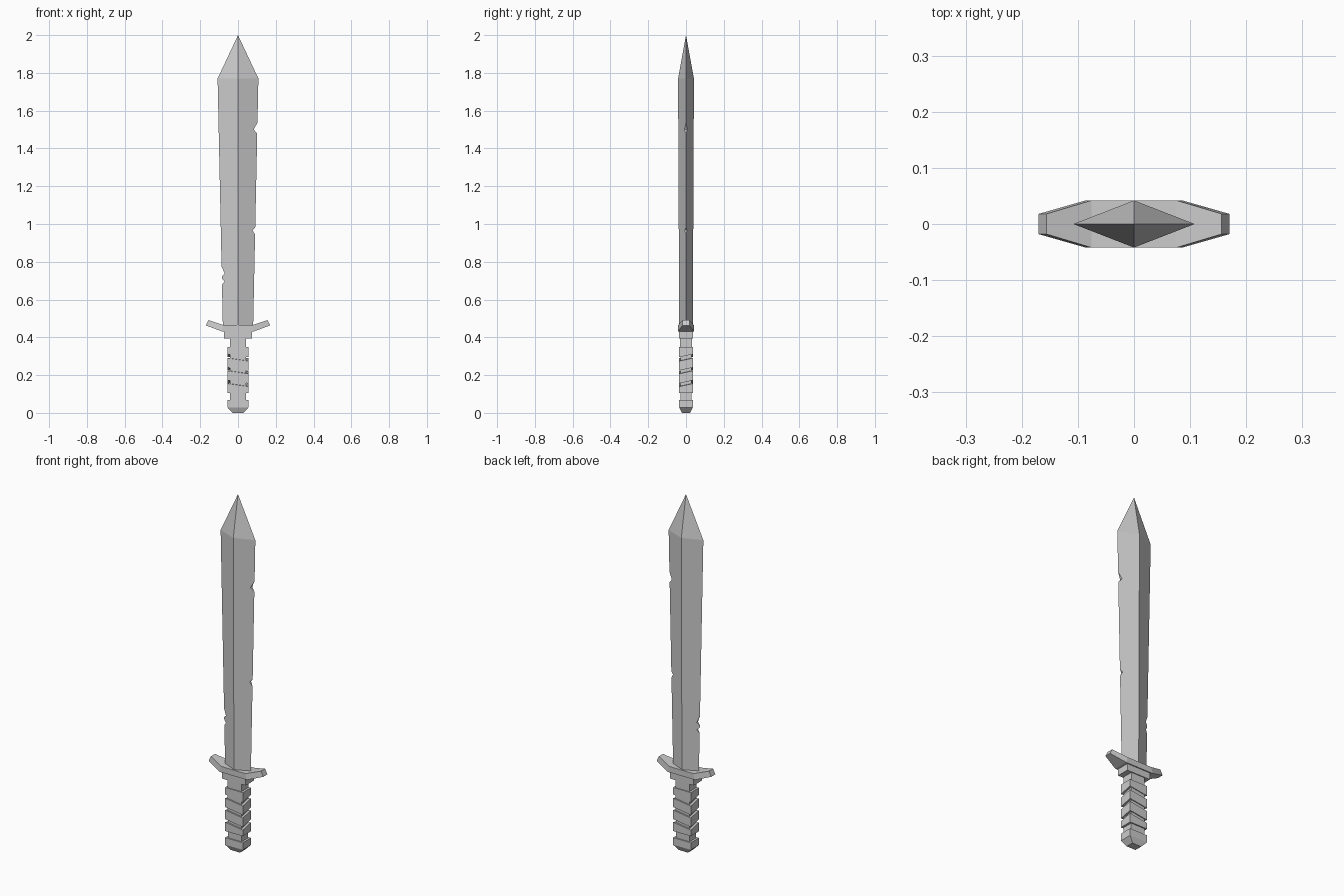
import bpy, bmesh

if "Cube" in bpy.data.objects:
    bpy.data.objects.remove(bpy.data.objects["Cube"])


def finish(bm, name):
    bmesh.ops.recalc_face_normals(bm, faces=bm.faces)
    me = bpy.data.meshes.new(name)
    bm.to_mesh(me)
    bm.free()
    ob = bpy.data.objects.new(name, me)
    bpy.context.collection.objects.link(ob)
    return ob


def loft(name, rings):
    """Skin equal-length rings; a single-point last ring makes a tip."""
    bm = bmesh.new()
    rows = [[bm.verts.new(p) for p in r] for r in rings]
    for a, b in zip(rows, rows[1:]):
        n = len(a)
        for i in range(n):
            j = (i + 1) % n
            if len(b) == 1:
                bm.faces.new((a[i], a[j], b[0]))
            else:
                bm.faces.new((a[i], a[j], b[j], b[i]))
    bm.faces.new(rows[0])
    if len(rows[-1]) > 2:
        bm.faces.new(rows[-1])
    return finish(bm, name)


def rect(hx, hy, z, slant=0.0):
    """Horizontal rectangle, alternate corners raised by slant."""
    return [(-hx, -hy, z + slant), (hx, -hy, z - slant),
            (hx, hy, z + slant), (-hx, hy, z - slant)]


def diamond(hx, hy, z):
    return [(-hx, 0, z), (0, -hy, z), (hx, 0, z), (0, hy, z)]


# Blade: diamond section, widening to the shoulder, then a point
blade = loft("blade", [diamond(0.08, 0.036, 0.45),
                       diamond(0.108, 0.042, 1.77), [(0, 0, 2.0)]])

# Battle nicks: triangular cutters (side, edge x, inner x, top, middle, bottom)
nicks = [(1, 0.102, 0.083, 1.535, 1.50, 1.478),
         (1, 0.091, 0.077, 0.982, 0.967, 0.943),
         (-1, 0.087, 0.071, 0.775, 0.738, 0.722),
         (-1, 0.085, 0.071, 0.71, 0.697, 0.678)]
for side, edge, inner, top, mid, low in nicks:
    k = 0.03 / (edge - inner)            # extend wedge beyond the edge
    tri = [(inner, mid), (inner + 0.03, mid + (top - mid) * k),
           (inner + 0.03, mid + (low - mid) * k)]
    cutter = loft("nick_cutter", [[(side * x, y, z) for x, z in tri]
                                  for y in (-0.06, 0.06)])
    cutter.hide_render = True
    mod = blade.modifiers.new("nick", 'BOOLEAN')
    mod.operation = 'DIFFERENCE'
    mod.solver = 'EXACT'
    mod.object = cutter
    bpy.context.view_layer.objects.active = blade
    bpy.ops.object.modifier_apply(modifier=mod.name)
    bpy.data.objects.remove(cutter, do_unlink=True)

# Guard: tapered wings sweeping upward (top x, top z, bottom x, bottom z, half depth)
half = [(0.076, 0.465, 0.086, 0.432, 0.042), (0.156, 0.491, 0.170, 0.463, 0.018)]
stations = [(-a, b, -c, d, e) for a, b, c, d, e in reversed(half)] + half
loft("guard", [[(tx, -hy, tz), (tx, hy, tz), (bx, hy, bz), (bx, -hy, bz)]
               for tx, tz, bx, bz, hy in stations])
loft("guard_block", [rect(0.073, 0.036, 0.395), rect(0.073, 0.036, 0.44)])

# Grip core
loft("grip", [rect(0.043, 0.029, 0.06), rect(0.043, 0.031, 0.40)])

# Grip wraps: slanted bands, with flat outer ends
s = 0.008
for i, (low, s0, high, s1) in enumerate([(0.105, 0, 0.147, s), (0.164, s, 0.215, s),
                                         (0.232, s, 0.282, s), (0.303, s, 0.35, 0)]):
    loft(f"grip_wrap_{i + 1}", [rect(0.055, 0.036, low, s0), rect(0.055, 0.036, high, s1)])

# Pommel with a bevelled foot
loft("pommel", [rect(0.028, 0.022, 0.0), rect(0.055, 0.036, 0.028),
                rect(0.055, 0.036, 0.068)])
